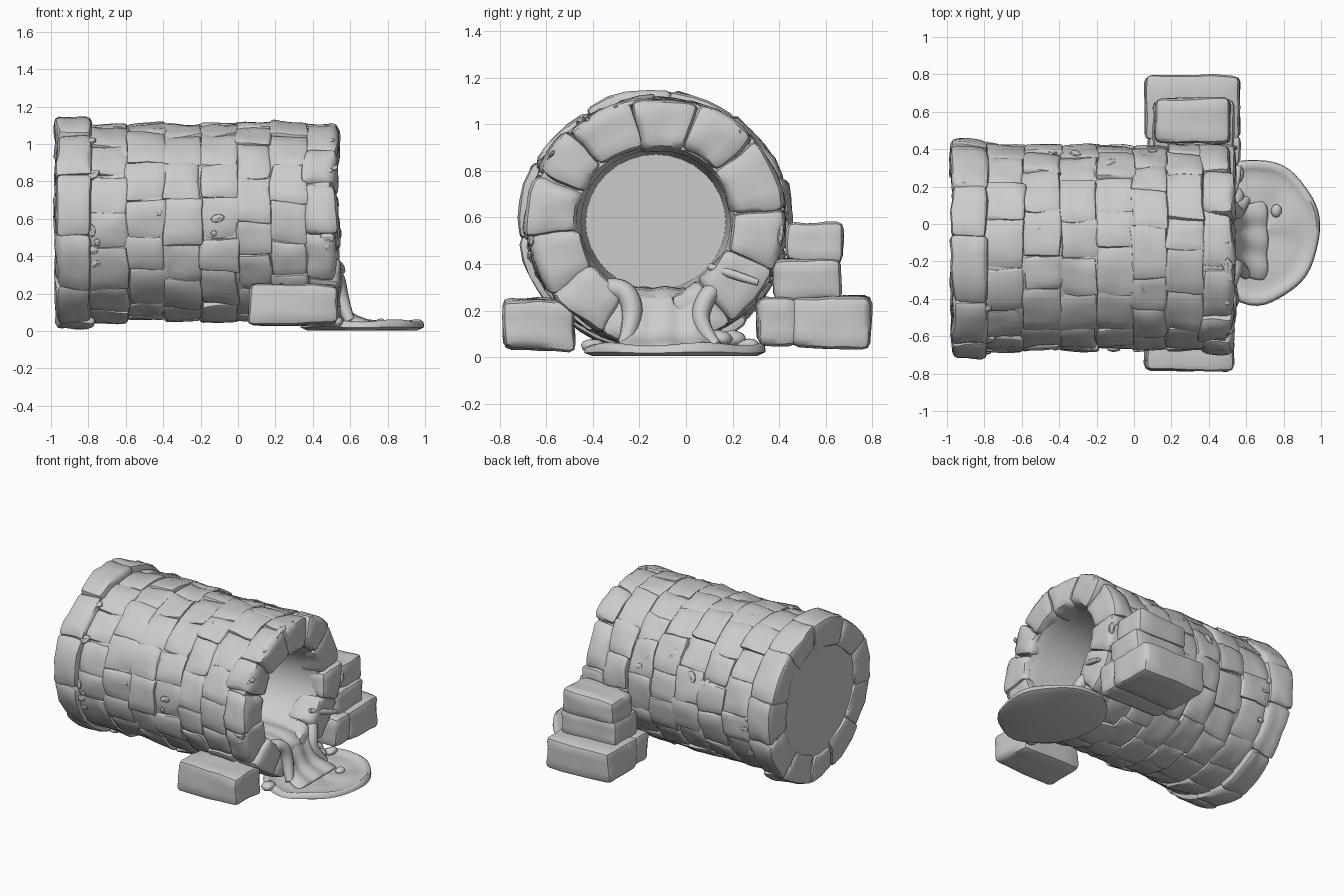
import bpy, bmesh, math, random
from mathutils import Vector, Matrix, noise

random.seed(4)
if "Cube" in bpy.data.objects:
    bpy.data.objects.remove(bpy.data.objects["Cube"], do_unlink=True)

CY, CZ = -0.13, 0.58   # pipe axis runs along x through this point

stone = bpy.data.materials.new("grey stone")
stone.use_nodes = True
stone.diffuse_color = (0.6, 0.6, 0.6, 1)
stone.node_tree.nodes["Principled BSDF"].inputs["Base Color"].default_value = (0.6, 0.6, 0.6, 1)


def finish(name, bm, angle=40):
    bmesh.ops.recalc_face_normals(bm, faces=bm.faces)
    mesh = bpy.data.meshes.new(name)
    bm.to_mesh(mesh)
    bm.free()
    obj = bpy.data.objects.new(name, mesh)
    bpy.context.collection.objects.link(obj)
    mesh.materials.append(stone)
    bpy.ops.object.select_all(action='DESELECT')
    obj.select_set(True)
    bpy.context.view_layer.objects.active = obj
    bpy.ops.object.shade_smooth_by_angle(angle=math.radians(angle))
    return obj


def around(x, r, a):
    """Point on the slightly flattened pipe."""
    return Vector((x, CY + 1.02 * r * math.cos(a), CZ + 0.985 * r * math.sin(a)))


def add_stone(bm, size, place, bevel=0.025, rough=0.014):
    """Append one bevelled, uneven block; place() maps local points to the model."""
    b = bmesh.new()
    bmesh.ops.create_cube(b, size=1)
    bmesh.ops.scale(b, vec=size, verts=b.verts)
    for v in b.verts:
        v.co += Vector(random.uniform(-rough, rough) for _ in range(3))
    bmesh.ops.bevel(b, geom=b.edges[:], offset=bevel, segments=2, profile=0.5, affect='EDGES')
    long_edges = [e for e in b.edges if e.calc_length() > 0.07]
    bmesh.ops.subdivide_edges(b, edges=long_edges, cuts=3, use_grid_fill=True)
    for v in b.verts:
        p = place(v.co.copy())
        v.co = p + noise.noise_vector(p * 9) * rough
    tmp = bpy.data.meshes.new("tmp")
    b.to_mesh(tmp)
    b.free()
    bm.from_mesh(tmp)
    bpy.data.meshes.remove(tmp)


def stone_ring(bm, x0, x1, r0, r1, count, wobble, bevel=0.025):
    """A ring of curved stones around the pipe axis."""
    step = math.tau / count
    start = random.uniform(0, step)
    cuts = [start + step * (i + random.uniform(-0.15, 0.15)) for i in range(count)]
    cuts.append(cuts[0] + math.tau)
    for a0, a1 in zip(cuts, cuts[1:]):
        mid_r, mid_a = (r0 + r1) / 2 + random.uniform(-wobble, wobble), (a0 + a1) / 2
        mid_x = (x0 + x1) / 2 + random.uniform(-wobble, wobble)
        size = (x1 - x0 + 0.008, (a1 - a0) * r1 + 0.008, r1 - r0)
        add_stone(bm, size, lambda p: around(mid_x + p.x, mid_r + p.z, mid_a + p.y / r1), bevel)


def lathe(name, profile, segments, angle=40):
    """Revolve (x, radius) points around the pipe axis."""
    bm = bmesh.new()
    rings = [[bm.verts.new(around(x, r, math.tau * i / segments)) for i in range(segments)]
             for x, r in profile]
    for r0, r1 in zip(rings, rings[1:]):
        for i in range(segments):
            k = (i + 1) % segments
            bm.faces.new((r0[i], r0[k], r1[k], r1[i]))
    bmesh.ops.remove_doubles(bm, verts=bm.verts, dist=0.0005)
    return finish(name, bm, angle)


# Hollow mortar core with a closed back
lathe("pipe_core", [(-0.96, 0), (-0.96, 0.48), (-0.82, 0.522), (0.49, 0.522),
                    (0.49, 0.335), (0.42, 0.315), (-0.3, 0.295), (-0.3, 0)], 32)

# Courses of stones along the barrel
bm = bmesh.new()
rows = [-0.80, -0.59, -0.39, -0.2, 0.0, 0.18, 0.37]
for x0, x1 in zip(rows, rows[1:]):
    stone_ring(bm, x0, x1, 0.46, 0.536, 15, 0.006, 0.016)
finish("barrel_stones", bm)

# Back collar and mouth ring
bm = bmesh.new()
stone_ring(bm, -0.972, -0.785, 0.37, 0.574, 11, 0.006, 0.03)
finish("back_collar", bm)
bm = bmesh.new()
stone_ring(bm, 0.36, 0.53, 0.325, 0.543, 12, 0.009, 0.035)
finish("mouth_stones", bm)

# Broken chips stuck to the barrel and rings
bm = bmesh.new()
for i in range(36):
    x, r = random.choice([(-0.78, 0.545), (0.5, 0.53), (random.uniform(-0.7, 0.3), 0.53)])
    a = random.uniform(-0.6, 3.8)
    s = random.uniform(0.015, 0.032)
    spot = Matrix.Translation(around(x + random.uniform(-0.03, 0.03), r, a))
    turn = Matrix.Rotation(a - math.pi / 2, 4, 'X') @ Matrix.Rotation(random.uniform(0, 3), 4, 'Z')
    flat = Matrix.Diagonal((s * random.uniform(1, 2), s, s * 0.6, 1))
    bmesh.ops.create_icosphere(bm, subdivisions=1, radius=1, matrix=spot @ turn @ flat)
finish("stone_chips", bm, 20)

# Loose bricks propping the pipe: (name, centre, size)
bricks = [("right_brick", (0.295, -0.636, 0.14), (0.47, 0.31, 0.22)),
          ("left_brick_inner", (0.315, 0.39, 0.15), (0.49, 0.17, 0.21)),
          ("left_brick_outer", (0.315, 0.622, 0.147), (0.505, 0.335, 0.22)),
          ("left_brick_middle", (0.32, 0.52, 0.335), (0.43, 0.285, 0.175)),
          ("left_brick_top", (0.315, 0.553, 0.492), (0.41, 0.25, 0.165))]
for name, centre, size in bricks:
    bm = bmesh.new()
    add_stone(bm, size, lambda p: p + Vector(centre), 0.033, 0.01)
    finish(name, bm)


def tube(name, points, radius):
    """Rounded strand along a smooth path, thinner at its ends."""
    curve = bpy.data.curves.new(name, 'CURVE')
    curve.dimensions = '3D'
    curve.bevel_depth = radius
    curve.bevel_resolution = 3
    curve.use_fill_caps = True
    spline = curve.splines.new('NURBS')
    spline.points.add(len(points) - 1)
    for i, (pt, co) in enumerate(zip(spline.points, points)):
        pt.co = (*co, 1)
        pt.radius = 0.6 if i in (0, len(points) - 1) else 1
    spline.use_endpoint_u = True
    spline.order_u = 3
    obj = bpy.data.objects.new(name, curve)
    curve.materials.append(stone)
    bpy.context.collection.objects.link(obj)


# Water sheet pouring over the lip: (x, z, half width)
bm = bmesh.new()
path = [(-0.29, 0.29, 0.1), (0.3, 0.29, 0.17), (0.45, 0.285, 0.19), (0.51, 0.25, 0.18),
        (0.545, 0.18, 0.17), (0.57, 0.11, 0.17), (0.62, 0.065, 0.2), (0.72, 0.04, 0.22)]
grid = []
for x, z, half in path:
    row = []
    for j in range(17):
        t = j / 8 - 1
        ripple = 0.005 * math.cos(t * 9) - 0.012 * abs(t) ** 4
        row.append(bm.verts.new((x + ripple, CY + 0.04 + t * half, z + ripple)))
    grid.append(row)
for r0, r1 in zip(grid, grid[1:]):
    for j in range(16):
        bm.faces.new((r0[j], r0[j + 1], r1[j + 1], r1[j]))
water = finish("water_stream", bm, 60)
thick = water.modifiers.new("Thickness", 'SOLIDIFY')
thick.thickness = 0.025
thick.offset = 0
smooth = water.modifiers.new("Smooth", 'SUBSURF')
smooth.levels = smooth.render_levels = 1

# Thick strands at both sides of the stream
tube("right_water_strand", [(0.33, -0.4, 0.28), (0.49, -0.36, 0.3), (0.53, -0.25, 0.29),
                            (0.55, -0.22, 0.16), (0.6, -0.27, 0.05)], 0.045)
tube("left_water_strand", [(0.33, 0.1, 0.29), (0.49, 0.13, 0.3), (0.53, 0.08, 0.25),
                           (0.55, 0.05, 0.14), (0.6, 0.13, 0.05)], 0.04)
tube("broken_twig", [(0.5, 0.1, 0.39), (0.55, 0.2, 0.355), (0.56, 0.31, 0.32)], 0.024)

# Puddle with a raised rim
bm = bmesh.new()
profile = [(0, 0.004), (0.9, 0.004), (1, 0.02), (0.99, 0.045), (0.94, 0.056),
           (0.87, 0.045), (0.8, 0.034), (0.7, 0.04), (0.5, 0.036), (0, 0.036)]
count = 48
rings = []
for f, z in profile:
    ring = []
    for i in range(count):
        a = math.tau * i / count
        w = f * (1 + 0.015 * math.sin(3 * a + 1) + 0.012 * math.sin(7 * a))
        ring.append(bm.verts.new((0.66 + 0.33 * w * math.cos(a), -0.04 + 0.39 * w * math.sin(a),
                                  z * (1 + 0.12 * math.sin(5 * a)))))
    rings.append(ring)
for r0, r1 in zip(rings, rings[1:]):
    for i in range(count):
        k = (i + 1) % count
        bm.faces.new((r0[i], r0[k], r1[k], r1[i]))
bmesh.ops.remove_doubles(bm, verts=bm.verts, dist=0.0005)
finish("puddle", bm, 60)

# Pebbles at the edge of the puddle
bm = bmesh.new()
for x, y, z, s in [(0.76, 0.07, 0.045, 0.028), (0.55, 0.27, 0.05, 0.04), (0.54, 0.14, 0.08, 0.05),
                   (0.52, -0.4, 0.05, 0.045), (0.48, 0.2, 0.08, 0.05)]:
    place = Matrix.Translation((x, y, z)) @ Matrix.Diagonal((s, s * 1.2, s * 0.7, 1))
    bmesh.ops.create_icosphere(bm, subdivisions=2, radius=1, matrix=place)
for v in bm.verts:
    v.co += noise.noise_vector(v.co * 20) * 0.008
finish("pebbles", bm)
